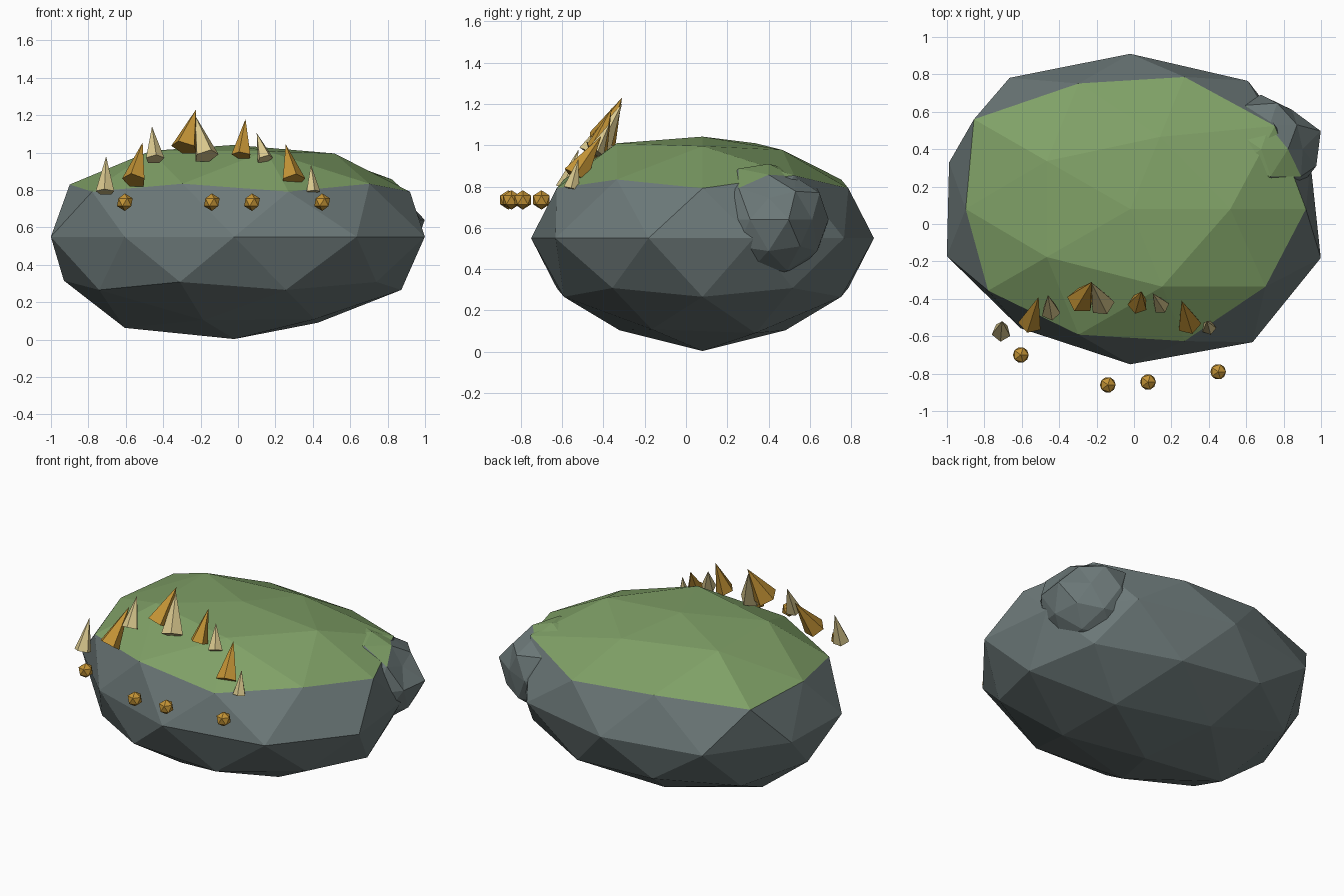
import bpy, bmesh, math
from mathutils import Vector, Matrix

if "Cube" in bpy.data.objects:
    bpy.data.objects.remove(bpy.data.objects["Cube"])


def mat(name, rgb):
    m = bpy.data.materials.new(name)
    m.diffuse_color = (*rgb, 1)
    m.use_nodes = True
    m.node_tree.nodes["Principled BSDF"].inputs["Base Color"].default_value = m.diffuse_color
    return m


STONE = mat("grey_stone", (0.15, 0.19, 0.19))
MOSS = mat("moss_green", (0.215, 0.355, 0.135))
GOLD = mat("gold", (0.56, 0.30, 0.037))
PALE = mat("pale_straw", (0.70, 0.58, 0.27))


def finish(bm, name, mats):
    me = bpy.data.meshes.new(name)
    bm.to_mesh(me)
    bm.free()
    for m in mats:
        me.materials.append(m)
    ob = bpy.data.objects.new(name, me)
    bpy.context.collection.objects.link(ob)
    return ob


def boulder(name, centre, radii, bumps):
    """Faceted boulder; bumps maps (level, angle) of a vertex to a radial factor."""
    bm = bmesh.new()
    bmesh.ops.create_icosphere(bm, subdivisions=2, radius=1)
    for v in bm.verts:
        a = round(math.degrees(math.atan2(v.co.y, v.co.x))) % 360
        if abs(v.co.z) > 0.98:
            a = 0
        f = bumps.get((round(v.co.z, 1), a), 1)
        v.co = Vector(centre) + Vector([c * r * f for c, r in zip(v.co, radii)])
    for face in bm.faces:          # moss on the upper faces
        face.material_index = int(face.calc_center_median().z > 0.83)
    return finish(bm, name, [STONE, MOSS])


# Main boulder and the small one set into its right rear
boulder("main_boulder", (-0.02, 0.08, 0.55), (1.05, 0.83, 0.54), {
    (1.0, 0): 0.91, (-1.0, 0): 1.012, (0.4, 144): 1.1, (0.5, 36): 1.07,
    (0.0, 306): 1.06, (0.0, 126): 1.045, (0.0, 54): 1.02, (0.0, 234): 0.95,
    (0.0, 198): 0.982, (0.0, 162): 0.97, (0.0, 18): 0.965, (0.0, 342): 1.02,
    (0.9, 72): 0.93, (0.9, 0): 0.97, (-0.9, 180): 1.06, (-0.9, 324): 0.96,
    (-0.9, 252): 0.97, (-0.9, 108): 0.97, (-0.4, 180): 0.97, (0.5, 180): 0.985,
})
boulder("small_boulder", (0.68, 0.40, 0.64), (0.31, 0.29, 0.29), {
    (0.0, 18): 1.08, (0.0, 54): 0.9, (0.4, 0): 0.8, (0.9, 0): 0.88,
    (0.9, 72): 0.85, (1.0, 0): 0.93, (0.5, 252): 1.08, (0.5, 36): 0.9,
})

# Row of leaning five-sided spikes: base, tip, radius
SPIKES = [
    ((-0.71, -0.58, 0.79), (-0.705, -0.52, 0.98), 0.052),
    ((-0.555, -0.53, 0.85), (-0.51, -0.39, 1.055), 0.066),
    ((-0.445, -0.47, 0.965), (-0.46, -0.38, 1.14), 0.052),
    ((-0.285, -0.41, 1.025), (-0.225, -0.31, 1.23), 0.075),
    ((-0.17, -0.43, 0.98), (-0.23, -0.31, 1.2), 0.068),
    ((0.02, -0.43, 0.985), (0.04, -0.36, 1.18), 0.055),
    ((0.145, -0.44, 0.965), (0.10, -0.37, 1.105), 0.045),
    ((0.295, -0.535, 0.85), (0.255, -0.41, 1.045), 0.066),
    ((0.40, -0.555, 0.79), (0.39, -0.52, 0.935), 0.04),
]
for i, (base, tip, r) in enumerate(SPIKES):
    b, t = Vector(base), Vector(tip)
    bm = bmesh.new()
    m = Matrix.Translation((b + t) / 2) @ (t - b).to_track_quat('Z', 'Y').to_matrix().to_4x4()
    bmesh.ops.create_cone(bm, cap_ends=True, segments=5, radius1=r, radius2=0,
                          depth=(t - b).length, matrix=m)
    bmesh.ops.remove_doubles(bm, verts=bm.verts, dist=1e-4)
    finish(bm, f"spike_{i + 1}", [GOLD if i % 2 else PALE])

# Small gold beads in front
for i, (x, y) in enumerate([(-0.605, -0.70), (-0.14, -0.86), (0.075, -0.845), (0.45, -0.79)]):
    bm = bmesh.new()
    bmesh.ops.create_icosphere(bm, subdivisions=1, radius=0.047,
                               matrix=Matrix.Translation((x, y, 0.735)))
    finish(bm, f"bead_{i + 1}", [GOLD])
